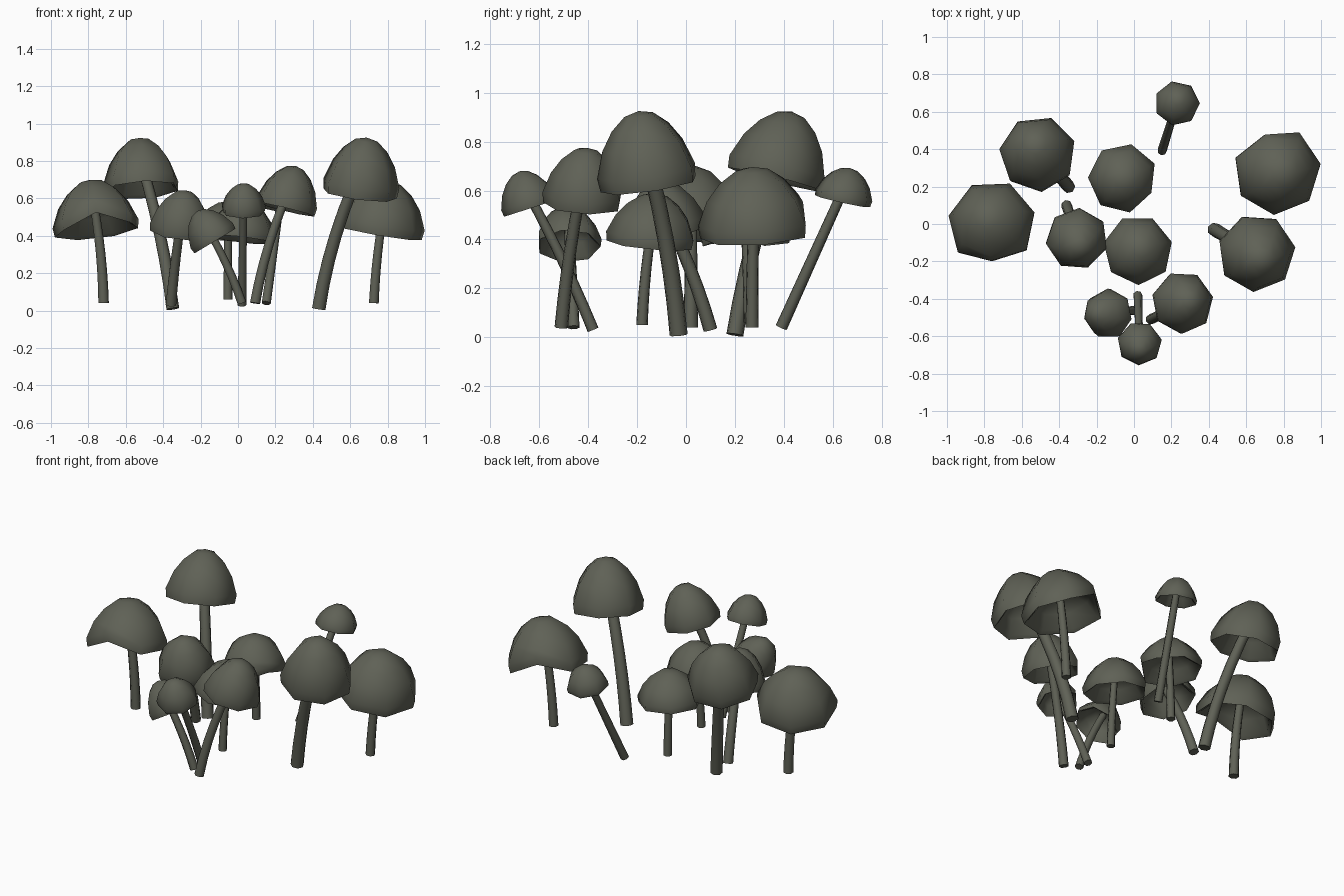
import bpy, bmesh, math
from mathutils import Vector

if "Cube" in bpy.data.objects:
    bpy.data.objects.remove(bpy.data.objects["Cube"])

SIDES = 7

mat = bpy.data.materials.new("dark olive grey")
mat.diffuse_color = (0.115, 0.12, 0.093, 1)
mat.use_nodes = True
mat.node_tree.nodes["Principled BSDF"].inputs["Base Color"].default_value = mat.diffuse_color

# cap section: (radius factor, height factor), apex over the lip to the inside
PROFILE = [(0.29, 0.94), (0.58, 0.74), (0.82, 0.45), (1.0, 0.04),
           (0.97, -0.17), (0.87, -0.11), (0.68, 0.22), (0.35, 0.42)]


def finish(bm, name):
    bmesh.ops.recalc_face_normals(bm, faces=bm.faces)
    me = bpy.data.meshes.new(name)
    bm.to_mesh(me)
    bm.free()
    me.materials.append(mat)
    for p in me.polygons:
        p.use_smooth = True
    me.set_sharp_from_angle(angle=math.radians(60))
    bpy.context.collection.objects.link(bpy.data.objects.new(name, me))


def bridge(bm, a, b):
    for i in range(SIDES):
        j = (i + 1) % SIDES
        bm.faces.new((a[i], a[j], b[j], b[i]))


def fan(bm, ring, tip):
    for i in range(SIDES):
        bm.faces.new((ring[i], ring[(i + 1) % SIDES], tip))


def cap(name, centre, axis, r, h, phase, bite):
    """Seven-sided hollow dome; bite is the index of a torn rim corner."""
    bm = bmesh.new()
    rot = Vector((0, 0, 1)).rotation_difference(axis)
    place = lambda v: bm.verts.new(centre + rot @ Vector(v))
    rings = []
    for k, (fr, fz) in enumerate(PROFILE):
        ring = []
        for i in range(SIDES):
            a = math.radians(phase) + i * math.tau / SIDES
            rr, zz = fr * r, fz * h
            if i == bite and 3 <= k <= 5:
                rr, zz = rr * 0.9, zz + 0.27 * h
            ring.append(place((rr * math.cos(a), rr * math.sin(a), zz)))
        rings.append(ring)
    for a, b in zip(rings, rings[1:]):
        bridge(bm, a, b)
    fan(bm, rings[0], place((0, 0, h)))
    fan(bm, rings[-1], place((0, 0, 0.46 * h)))
    finish(bm, name)


def stem(name, base, top, r, bend):
    """Curved tapering tube from the ground into the cap."""
    bm = bmesh.new()
    d = top - base
    ctrl = base + Vector((d.x * bend, d.y * bend, d.z * 0.5))
    n, rings = 6, []
    for k in range(n + 1):
        t = k / n
        p = base * (1 - t) ** 2 + ctrl * 2 * t * (1 - t) + top * t * t
        tan = (ctrl - base) * (1 - t) + (top - ctrl) * t
        rot = Vector((0, 0, 1)).rotation_difference(tan.normalized())
        rad = r * (1.05 - 0.2 * t)
        rings.append([bm.verts.new(p + rot @ Vector((
            rad * math.cos(i * math.tau / SIDES),
            rad * math.sin(i * math.tau / SIDES), 0))) for i in range(SIDES)])
    for a, b in zip(rings, rings[1:]):
        bridge(bm, a, b)
    bm.faces.new(rings[0])
    bm.faces.new(rings[-1])
    finish(bm, name)


# stem base, rim centre, cap lean (x, y), cap radius, cap height, phase,
# stem radius, stem bend, torn rim corner
MUSHROOMS = [
    ((-.72, .02, .04), (-.76, .0, .465), (-.12, .18), .237, .24, 66, .028, .1, 4),
    ((-.35, .20, .01), (-.515, .375, .685), (-.06, .25), .207, .245, 70, .034, .3, None),
    ((-.055, .26, .06), (-.06, .245, .41), (.06, -.04), .187, .175, 76, .024, .2, 5),
    ((-.36, .10, .03), (-.305, -.08, .45), (.10, -.25), .168, .20, 85, .028, .35, None),
    ((.02, -.18, .05), (.02, -.14, .41), (.12, .09), .188, .18, 65, .023, .2, None),
    ((.02, -.46, .04), (-.137, -.48, .395), (-.60, .0), .135, .16, 90, .024, .36, None),
    ((.02, -.38, .03), (.03, -.64, .55), (.0, -.32), .12, .135, 62, .023, .42, None),
    ((.09, -.51, .04), (.26, -.42, .575), (.24, .06), .168, .205, 62, .027, .28, None),
    ((.15, .39, .04), (.23, .645, .575), (.05, .22), .122, .12, 52, .024, .5, None),
    ((.43, -.03, .01), (.655, -.155, .665), (.13, -.15), .21, .265, 60, .036, .25, None),
    ((.725, .27, .04), (.765, .285, .455), (.17, -.06), .237, .245, 60, .026, .2, 1),
]

for n, (base, centre, lean, r, h, phase, sr, bend, bite) in enumerate(MUSHROOMS, 1):
    axis = Vector((lean[0], lean[1], 1)).normalized()
    c = Vector(centre)
    cap(f"mushroom_cap_{n}", c, axis, r, h, phase, bite)
    stem(f"mushroom_stem_{n}", Vector(base), c + axis * h * 0.5, sr, bend)
